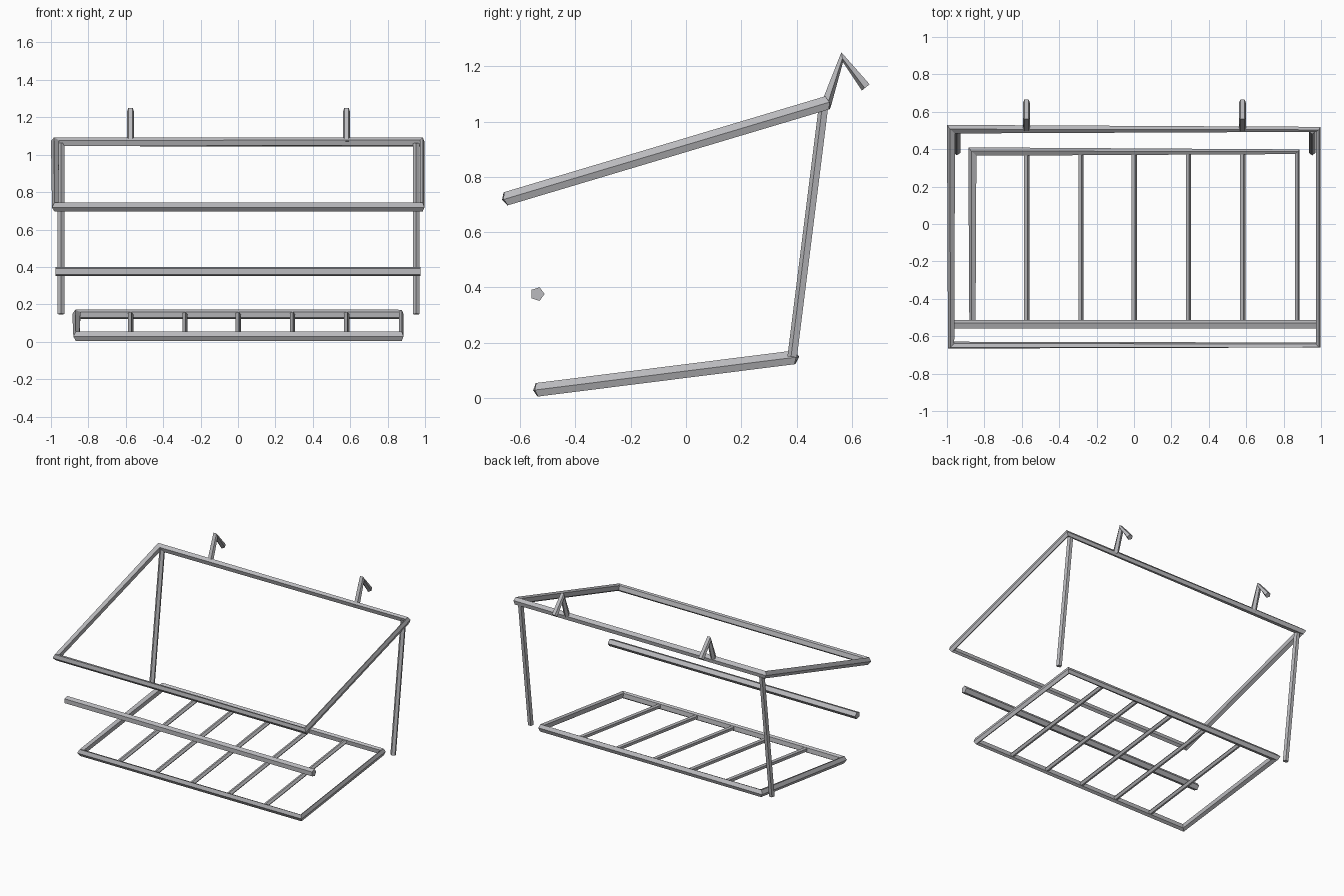
import bpy
import bmesh
import math
from mathutils import Vector

cube = bpy.data.objects.get("Cube")
if cube:
    bpy.data.objects.remove(cube)

SIDES = 5
GREY = (0.5, 0.5, 0.52, 1.0)
steel = bpy.data.materials.new("grey_steel")
steel.use_nodes = True
steel.diffuse_color = GREY
steel.node_tree.nodes["Principled BSDF"].inputs["Base Color"].default_value = GREY


def rod(name, path, radius, up, closed=False, widths=None):
    """Sweep a five-sided section along a path lying square to 'up'."""
    pts = [Vector(p) for p in path]
    up = Vector(up).normalized()
    count = len(pts)
    bm = bmesh.new()
    rings = []
    for i, p in enumerate(pts):
        before = pts[i - 1] if closed or i > 0 else None
        after = pts[(i + 1) % count] if closed or i < count - 1 else None
        tangent = Vector()
        if before is not None:
            tangent += (p - before).normalized()
        if after is not None:
            tangent += (after - p).normalized()
        tangent.normalize()
        side = tangent.cross(up).normalized()
        lift = side.cross(tangent)
        wide = widths[i] if widths else 1.0
        ring = []
        for k in range(SIDES):
            a = math.tau * k / SIDES
            ring.append(bm.verts.new(
                p + radius * (side * math.cos(a) * wide + lift * math.sin(a))))
        rings.append(ring)
    pairs = list(zip(rings, rings[1:]))
    if closed:
        pairs.append((rings[-1], rings[0]))
    else:
        bm.faces.new(rings[0])
        bm.faces.new(rings[-1])
    for a, b in pairs:
        for k in range(SIDES):
            j = (k + 1) % SIDES
            bm.faces.new((a[k], a[j], b[j], b[k]))
    bmesh.ops.recalc_face_normals(bm, faces=bm.faces)
    mesh = bpy.data.meshes.new(name)
    bm.to_mesh(mesh)
    bm.free()
    mesh.materials.append(steel)
    obj = bpy.data.objects.new(name, mesh)
    bpy.context.collection.objects.link(obj)
    return obj


def frame(name, left, right, back, front):
    """Sloping rectangular loop; back and front are (y, z) pairs."""
    corners = [(left, *back), (left, *front), (right, *front), (right, *back)]
    slope = Vector((0, back[0] - front[0], back[1] - front[1]))
    normal = Vector((1, 0, 0)).cross(slope)
    rod(name, corners, 0.026, normal, closed=True, widths=[1.3, 1.0, 0.7, 0.7])
    return normal


# Upper and lower frames
TOP_BACK, TOP_FRONT = (0.507, 1.067), (-0.648, 0.722)
LOW_BACK, LOW_FRONT = (0.386, 0.146), (-0.535, 0.03)
frame("upper_frame", -0.976, 0.984, TOP_BACK, TOP_FRONT)
low_normal = frame("lower_frame", -0.862, 0.872, LOW_BACK, LOW_FRONT)

# Floor slats
for i, x in enumerate((-0.575, -0.285, 0, 0.29, 0.58)):
    rod(f"floor_slat_{i + 1}", [(x, *LOW_FRONT), (x, *LOW_BACK)], 0.016, low_normal)

# Loose front rail
rod("front_rail", [(-0.975, -0.538, 0.376), (0.975, -0.538, 0.376)], 0.026, (0, 0, -1))

# Back posts and hanging hooks
for side, x, hook_x in (("right", -0.947, -0.575), ("left", 0.953, 0.58)):
    rod(f"{side}_post", [(x, 0.5, 1.06), (x, 0.386, 0.148)], 0.019, (1, 0, 0))
    rod(f"{side}_hook",
        [(hook_x, *TOP_BACK), (hook_x, 0.565, 1.235), (hook_x, 0.652, 1.125)],
        0.02, (1, 0, 0))
